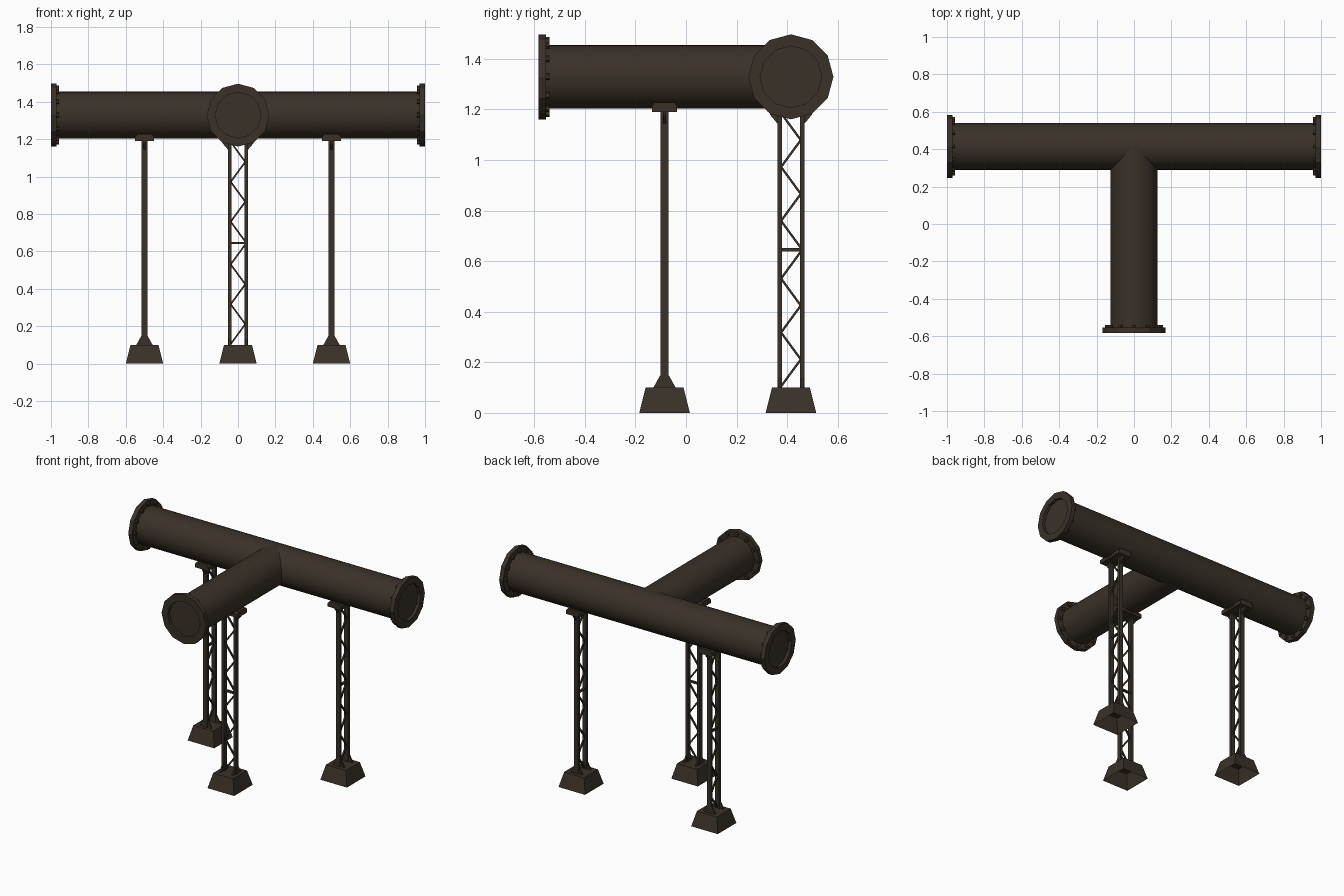
import bpy, bmesh, math
from mathutils import Matrix, Vector

if "Cube" in bpy.data.objects:
    bpy.data.objects.remove(bpy.data.objects["Cube"])

mat = bpy.data.materials.new("dark brown metal")
mat.diffuse_color = (0.042, 0.031, 0.021, 1)
mat.use_nodes = True
mat.node_tree.nodes["Principled BSDF"].inputs["Base Color"].default_value = mat.diffuse_color

PY, PZ, R = 0.415, 1.329, 0.126      # pipe axis and radius
FR = 0.168                           # flange radius


def finish(name, bm, smooth=False):
    bmesh.ops.recalc_face_normals(bm, faces=bm.faces)
    me = bpy.data.meshes.new(name)
    bm.to_mesh(me)
    bm.free()
    ob = bpy.data.objects.new(name, me)
    bpy.context.collection.objects.link(ob)
    me.materials.append(mat)
    if smooth:
        bpy.ops.object.select_all(action='DESELECT')
        ob.select_set(True)
        bpy.context.view_layer.objects.active = ob
        bpy.ops.object.shade_smooth_by_angle(angle=math.radians(35))
    return ob


def box(bm, lo, hi, m=Matrix()):
    lo, hi = Vector(lo), Vector(hi)
    s = hi - lo
    bmesh.ops.create_cube(bm, size=1, matrix=m @ Matrix.Translation((lo + hi) / 2)
                          @ Matrix.Diagonal((s.x, s.y, s.z, 1)))


def prism(bm, pts, axis, a, b):
    """Extrude a 2D profile (other axis, z) along axis x or y from a to b."""
    def co(p, t):
        return (t, p[0], p[1]) if axis == 'x' else (p[0], t, p[1])
    r0 = [bm.verts.new(co(p, a)) for p in pts]
    r1 = [bm.verts.new(co(p, b)) for p in pts]
    n = len(pts)
    bm.faces.new(r0)
    bm.faces.new(r1[::-1])
    for i in range(n):
        bm.faces.new((r0[i], r0[(i + 1) % n], r1[(i + 1) % n], r1[i]))


def pipe(name, a, b):
    a, b = Vector(a), Vector(b)
    bm = bmesh.new()
    rot = (b - a).to_track_quat('Z', 'Y').to_matrix().to_4x4()
    bmesh.ops.create_cone(bm, cap_ends=True, segments=32, radius1=R, radius2=R,
                          depth=(b - a).length,
                          matrix=Matrix.Translation((a + b) / 2) @ rot)
    finish(name, bm, True)


def flange(name, end, direction):
    """Twelve-sided collar with a recessed opening and a ring of bolts."""
    m = Matrix.Translation(end) @ Vector(direction).to_track_quat('Z', 'Y').to_matrix().to_4x4()
    bm = bmesh.new()
    prof = [(FR, 0), (FR, -0.03), (R - 0.004, -0.03), (R - 0.004, 0)]
    rings = []
    for i in range(12):
        t = math.tau * i / 12
        rings.append([bm.verts.new(m @ Vector((r * math.cos(t), r * math.sin(t), z)))
                      for r, z in prof])
    for i in range(12):
        p, q = rings[i], rings[(i + 1) % 12]
        for j in range(4):
            k = (j + 1) % 4
            bm.faces.new((p[j], p[k], q[k], q[j]))
    for i in range(12):
        t = math.tau * i / 12
        bmesh.ops.create_cone(bm, cap_ends=True, segments=6, radius1=0.013, radius2=0.013,
                              depth=0.016, matrix=m @ Matrix.Translation(
                                  (0.145 * math.cos(t), 0.145 * math.sin(t), -0.036)))
    finish(name, bm)


# pipes, ending just inside their flanges
pipe("main_pipe", (-0.98, PY, PZ), (0.98, PY, PZ))
pipe("branch_pipe", (0, -0.563, PZ), (0, PY, PZ))
flange("left_flange", (-1, PY, PZ), (-1, 0, 0))
flange("right_flange", (1, PY, PZ), (1, 0, 0))
flange("front_flange", (0, -0.583, PZ), (0, -1, 0))


def support(name, x, y, turn):
    """Lattice support built in the local xz plane, then turned and placed."""
    place = Matrix.Translation((x, y, 0)) @ Matrix.Rotation(turn, 4, 'Z')

    def done(part, bm):
        bmesh.ops.transform(bm, matrix=place, verts=bm.verts)
        finish(name + "_" + part, bm)

    # footing: tapered block, open underneath
    bm = bmesh.new()
    bmesh.ops.create_cone(bm, cap_ends=True, segments=4, radius1=0.1 * math.sqrt(2),
                          radius2=0.075 * math.sqrt(2), depth=0.1,
                          matrix=Matrix.Translation((0, 0, 0.05))
                          @ Matrix.Rotation(math.pi / 4, 4, 'Z'))
    low = [f for f in bm.faces if f.calc_center_median().z < 0.01]
    bmesh.ops.delete(bm, geom=low, context='FACES_ONLY')
    done("footing", bm)

    # posts with foot plates and top brackets
    bm = bmesh.new()
    for s in (-1, 1):
        a, b = sorted((s * 0.035, s * 0.054))
        box(bm, (a, -0.015, 0.095), (b, 0.015, 1.2))
        prism(bm, [(-0.045, 0.098), (0.045, 0.098), (0.018, 0.147), (-0.018, 0.147)],
              'x', s * 0.040, s * 0.050)
        prism(bm, [(s * 0.05, 1.195), (s * 0.088, 1.195), (s * 0.082, 1.178),
                   (s * 0.05, 1.14)], 'y', -0.005, 0.005)
    done("posts", bm)

    # zigzag bracing, mirrored about the middle rung
    bm = bmesh.new()
    box(bm, (-0.04, -0.007, 0.639), (0.04, 0.007, 0.652))
    for z0, side in ((0.105, -1), (0.653, 1)):
        for i in range(5):
            s = side * (-1) ** i
            p = Vector((s * 0.039, 0, z0 + 0.1065 * i))
            q = Vector((-s * 0.039, 0, z0 + 0.1065 * (i + 1)))
            d = q - p
            m = Matrix.Translation((p + q) / 2) @ Matrix.Rotation(math.atan2(d.x, d.z), 4, 'Y')
            h = d.length / 2
            box(bm, (-0.0045, -0.005, -h), (0.0045, 0.005, h), m)
    done("bracing", bm)

    # saddle under the pipe
    bm = bmesh.new()
    prism(bm, [(-0.05, 1.19), (0.05, 1.19), (0.05, 1.214), (0.038, 1.228),
               (-0.038, 1.228), (-0.05, 1.214)], 'x', -0.092, 0.092)
    done("saddle", bm)


support("left_support", -0.5, PY, math.pi / 2)
support("right_support", 0.5, PY, math.pi / 2)
support("front_support", 0, -0.085, 0)
